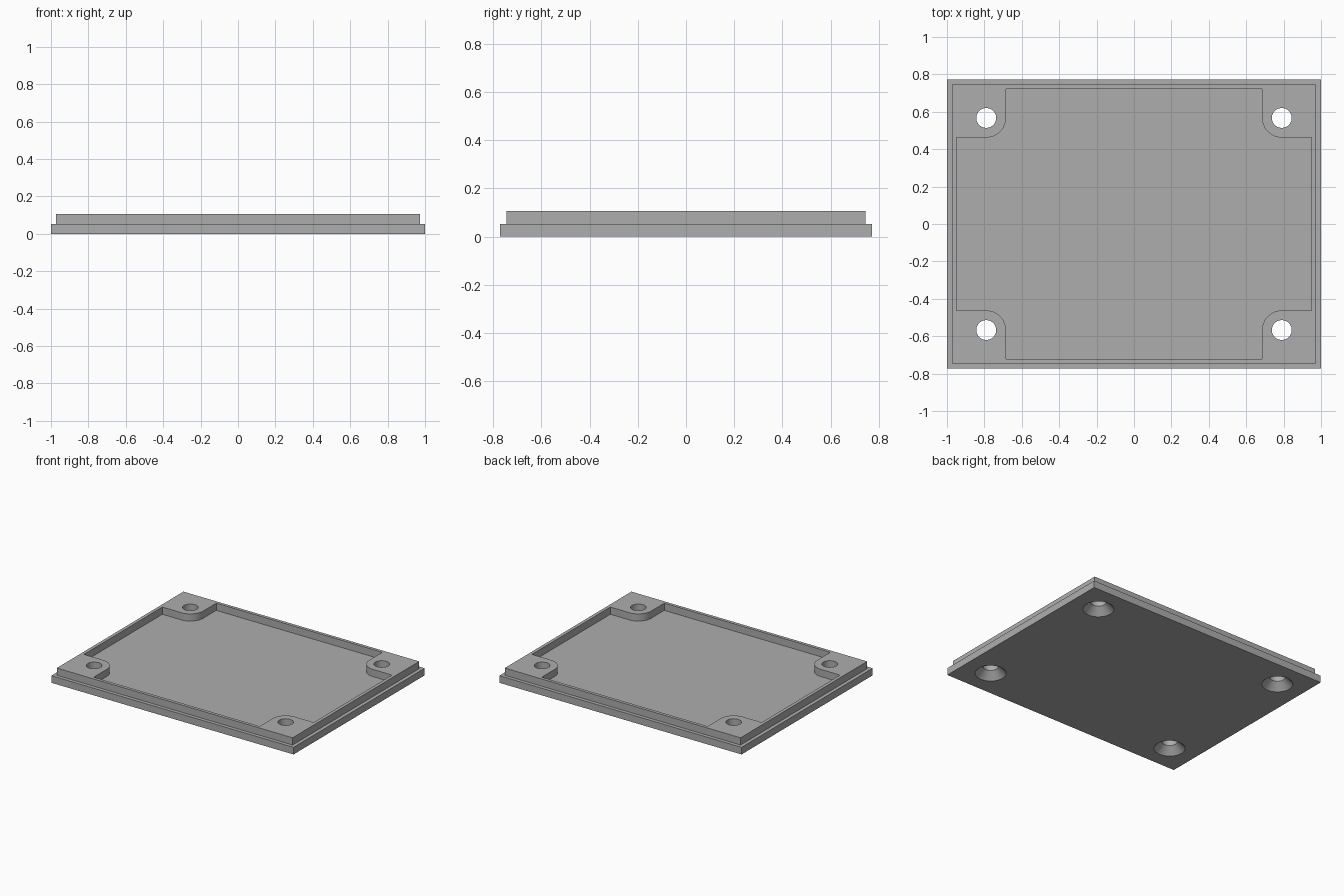
import bpy, bmesh
from math import sin, cos, pi

cube = bpy.data.objects.get("Cube")
if cube:
    bpy.data.objects.remove(cube, do_unlink=True)

HALF_X, HALF_Y = 1.0, 0.773         # base plate
STEP = 0.027                        # inset of the lip, and thickness of its wall
BASE_TOP, LIP_TOP = 0.053, 0.107
HOLE_X, HOLE_Y = 0.79, 0.567        # screw positions
HOLE_R, SINK_R, BOSS_R = 0.053, 0.105, 0.105

grey = bpy.data.materials.new("plain_grey")
grey.use_nodes = True
colour = (0.42, 0.42, 0.42, 1)
grey.diffuse_color = colour
grey.node_tree.nodes["Principled BSDF"].inputs["Base Color"].default_value = colour


def make_object(name, bm):
    bmesh.ops.recalc_face_normals(bm, faces=bm.faces)
    mesh = bpy.data.meshes.new(name)
    bm.to_mesh(mesh)
    bm.free()
    mesh.materials.append(grey)
    obj = bpy.data.objects.new(name, mesh)
    bpy.context.collection.objects.link(obj)
    return obj


def prism(name, outline, z0, z1):
    """Extrude a closed outline from z0 to z1."""
    bm = bmesh.new()
    face = bm.faces.new([bm.verts.new((x, y, z0)) for x, y in outline])
    geom = bmesh.ops.extrude_face_region(bm, geom=[face])["geom"]
    top = [v for v in geom if isinstance(v, bmesh.types.BMVert)]
    bmesh.ops.translate(bm, verts=top, vec=(0, 0, z1 - z0))
    return make_object(name, bm)


def rectangle(hx, hy):
    return [(-hx, -hy), (hx, -hy), (hx, hy), (-hx, hy)]


def pocket_outline(hx, hy):
    """Rectangle with a rounded notch round each screw boss."""
    corner = [(hx, HOLE_Y - BOSS_R)]
    for i in range(13):
        a = -pi / 2 - i * pi / 24
        corner.append((HOLE_X + BOSS_R * cos(a), HOLE_Y + BOSS_R * sin(a)))
    corner.append((HOLE_X - BOSS_R, hy))
    points = []
    for sx, sy in ((1, 1), (-1, 1), (-1, -1), (1, -1)):
        part = [(sx * x, sy * y) for x, y in corner]
        points += part if sx == sy else part[::-1]
    return points


def screw_cutter(x, y, segments=48):
    """Countersunk hole: cone at the underside, then a straight bore."""
    bm = bmesh.new()
    over = 0.02
    slope = (SINK_R - HOLE_R) / BASE_TOP
    profile = [(SINK_R + over * slope, -over), (HOLE_R, BASE_TOP),
               (HOLE_R, LIP_TOP + over)]
    rings = [[bm.verts.new((x + r * cos(2 * pi * i / segments),
                            y + r * sin(2 * pi * i / segments), z))
              for i in range(segments)] for r, z in profile]
    for low, high in zip(rings, rings[1:]):
        for i in range(segments):
            j = (i + 1) % segments
            bm.faces.new((low[i], low[j], high[j], high[i]))
    bm.faces.new(rings[0][::-1])
    bm.faces.new(rings[-1])
    return make_object("screw_cutter", bm)


# Base plate, raised lip block, recess and countersunk screw holes
cover = prism("cover_plate", rectangle(HALF_X, HALF_Y), 0, BASE_TOP)
lip = prism("lip_block", rectangle(HALF_X - STEP, HALF_Y - STEP), BASE_TOP / 2, LIP_TOP)
pocket = prism("pocket_cutter", pocket_outline(HALF_X - 2 * STEP + 0.002, HALF_Y - 2 * STEP + 0.003),
               BASE_TOP, LIP_TOP + 0.05)
steps = [(lip, "UNION"), (pocket, "DIFFERENCE")]
steps += [(screw_cutter(sx * HOLE_X, sy * HOLE_Y), "DIFFERENCE")
          for sx in (-1, 1) for sy in (-1, 1)]

bpy.ops.object.select_all(action="DESELECT")
bpy.context.view_layer.objects.active = cover
cover.select_set(True)
for tool, operation in steps:
    tool.hide_render = True
    mod = cover.modifiers.new(tool.name, "BOOLEAN")
    mod.object, mod.operation, mod.solver = tool, operation, "EXACT"
    bpy.ops.object.modifier_apply(modifier=mod.name)
    bpy.data.objects.remove(tool, do_unlink=True)

# Round walls smooth, edges sharp
bpy.ops.object.shade_smooth_by_angle(angle=pi / 6)
